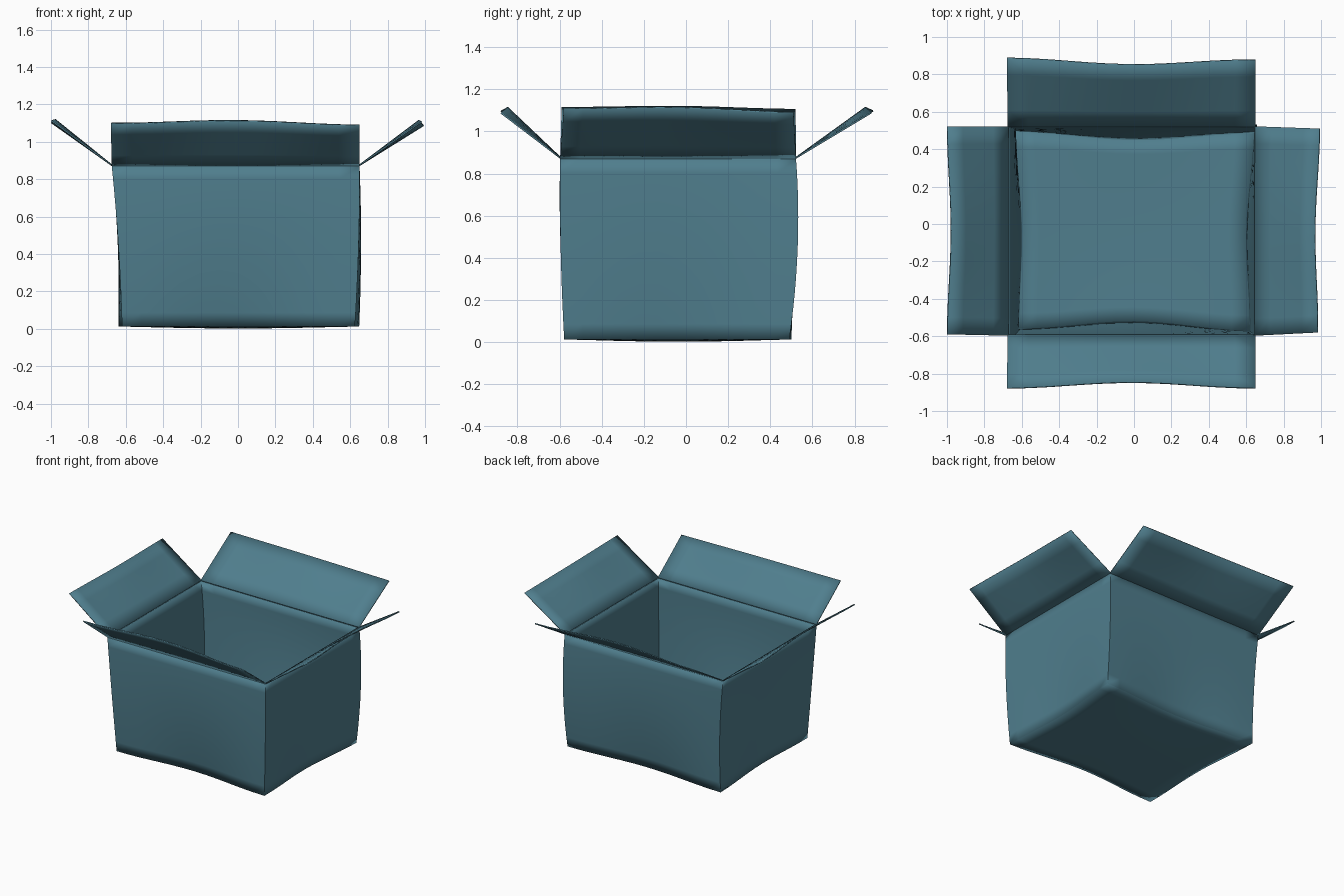
import bpy, math
from mathutils import Vector

if "Cube" in bpy.data.objects:
    bpy.data.objects.remove(bpy.data.objects["Cube"])

N = 12       # segments along each side
ROWS = 12    # segments up each wall

mat = bpy.data.materials.new("teal_card")
mat.diffuse_color = (0.08, 0.21, 0.27, 1)
mat.use_nodes = True
mat.node_tree.nodes["Principled BSDF"].inputs["Base Color"].default_value = mat.diffuse_color

OUT = [Vector((0, -1, 0)), Vector((1, 0, 0)), Vector((0, 1, 0)), Vector((-1, 0, 0))]
SIDES = ["front", "right", "back", "left"]

# Corner plans (front-left, front-right, back-right, back-left) and outward bow of each side
LEVELS = [
    (0.012, [(-0.62, -0.565), (0.625, -0.578), (0.648, 0.49), (-0.64, 0.50)], [-0.045, -0.03, -0.04, -0.025]),
    (0.45, [(-0.64, -0.595), (0.645, -0.595), (0.658, 0.53), (-0.643, 0.515)], [-0.01, -0.01, -0.01, -0.005]),
    (0.87, [(-0.675, -0.597), (0.65, -0.597), (0.65, 0.522), (-0.675, 0.522)], [0, 0, 0, 0]),
]


def bowed(a, b, off, t):
    return a.lerp(b, t) + off * math.sin(math.pi * t) ** 2


def side_point(s, t, v):
    """Point on wall s, t along it, v up it (quadratic through three levels)."""
    w = ((1 - v) * (1 - 2 * v), 4 * v * (1 - v), v * (2 * v - 1))
    p = Vector((0, 0, 0))
    for k, (z, c, bow) in zip(w, LEVELS):
        a, b = (Vector((*c[i % 4], z)) for i in (s, s + 1))
        p += k * bowed(a, b, OUT[s] * bow[s], t)
    return p


def grid_object(name, fn, nu, nv, closed=False):
    cols = nu if closed else nu + 1
    verts = [fn(i / nu, j / nv) for j in range(nv + 1) for i in range(cols)]
    faces = []
    for j in range(nv):
        for i in range(nu):
            k = (i + 1) % cols
            faces.append((j * cols + i, j * cols + k, (j + 1) * cols + k, (j + 1) * cols + i))
    me = bpy.data.meshes.new(name)
    me.from_pydata(verts, [], faces)
    me.materials.append(mat)
    ob = bpy.data.objects.new(name, me)
    bpy.context.collection.objects.link(ob)
    sol = ob.modifiers.new("thickness", "SOLIDIFY")
    sol.thickness = 0.008
    sol.offset = -1
    bpy.ops.object.select_all(action="DESELECT")
    bpy.context.view_layer.objects.active = ob
    ob.select_set(True)
    bpy.ops.object.shade_smooth_by_angle(angle=math.radians(35))
    return ob


# Four walls as one closed ring
def wall(u, v):
    q = round(u * 4 * N)
    return side_point((q // N) % 4, (q % N) / N, v)


grid_object("walls", wall, 4 * N, ROWS, closed=True)


# Floor blended between the four bottom edges
def floor(u, v):
    f, r = side_point(0, u, 0), side_point(1, v, 0)
    b, l = side_point(2, 1 - u, 0), side_point(3, 1 - v, 0)
    fl, fr = side_point(0, 0, 0), side_point(0, 1, 0)
    br, bl = side_point(2, 0, 0), side_point(2, 1, 0)
    p = f.lerp(b, v) + l.lerp(r, u) - fl.lerp(fr, u).lerp(bl.lerp(br, u), v)
    p.z -= 0.01 * math.sin(math.pi * u) * math.sin(math.pi * v)
    return p


ob = grid_object("floor", floor, N, N)
ob.data.flip_normals()

# Flaps: outer edge ends and the bow of the outer edge
TIPS = [
    ((-0.68, -0.88, 1.095), (0.65, -0.88, 1.085), (0, 0.03, 0.02)),
    ((0.985, -0.58, 1.105), (0.995, 0.51, 1.085), (-0.02, 0, 0.015)),
    ((0.65, 0.88, 1.085), (-0.68, 0.89, 1.095), (0, -0.03, 0.02)),
    ((-1.0, 0.52, 1.10), (-1.0, -0.59, 1.11), (0.02, 0, 0.01)),
]


def flap(s):
    a, b, bow = (Vector(p) for p in TIPS[s])
    return lambda u, v: side_point(s, u, 1).lerp(bowed(a, b, bow, u), v)


for s, name in enumerate(SIDES):
    grid_object(name + "_flap", flap(s), N, 4)
